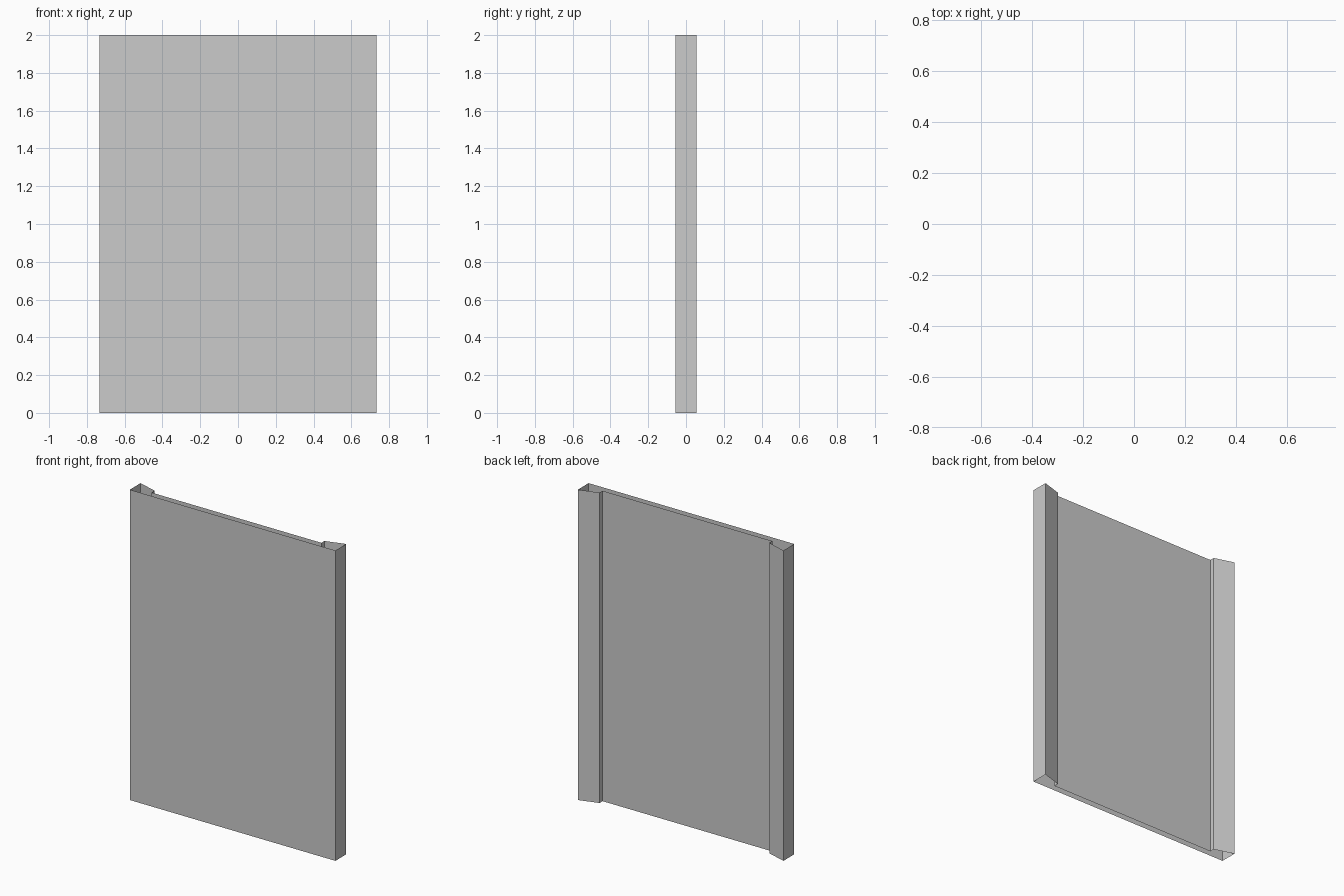
import bpy
import bmesh

if "Cube" in bpy.data.objects:
    bpy.data.objects.remove(bpy.data.objects["Cube"])

HEIGHT = 2.0

# Right half of the hollow cross-section (x, y), from the front to the recessed back sheet
half = [(0.733, -0.055), (0.733, 0.055), (0.605, 0.016), (0.605, -0.015)]
profile = half + [(-x, y) for x, y in reversed(half)]

# Zero-thickness closed profile, extruded upward with open ends
bm = bmesh.new()
verts = [bm.verts.new((x, y, 0)) for x, y in profile]
edges = [bm.edges.new((a, b)) for a, b in zip(verts, verts[1:] + verts[:1])]
result = bmesh.ops.extrude_edge_only(bm, edges=edges)
top = [v for v in result["geom"] if isinstance(v, bmesh.types.BMVert)]
bmesh.ops.translate(bm, verts=top, vec=(0, 0, HEIGHT))
bmesh.ops.recalc_face_normals(bm, faces=bm.faces)

# Make sure the front sheet faces outward
bm.normal_update()
front = min(bm.faces, key=lambda f: f.calc_center_median().y)
if front.normal.y > 0:
    bmesh.ops.reverse_faces(bm, faces=bm.faces)

mesh = bpy.data.meshes.new("wall_panel")
bm.to_mesh(mesh)
bm.free()
panel = bpy.data.objects.new("wall_panel", mesh)
bpy.context.collection.objects.link(panel)
